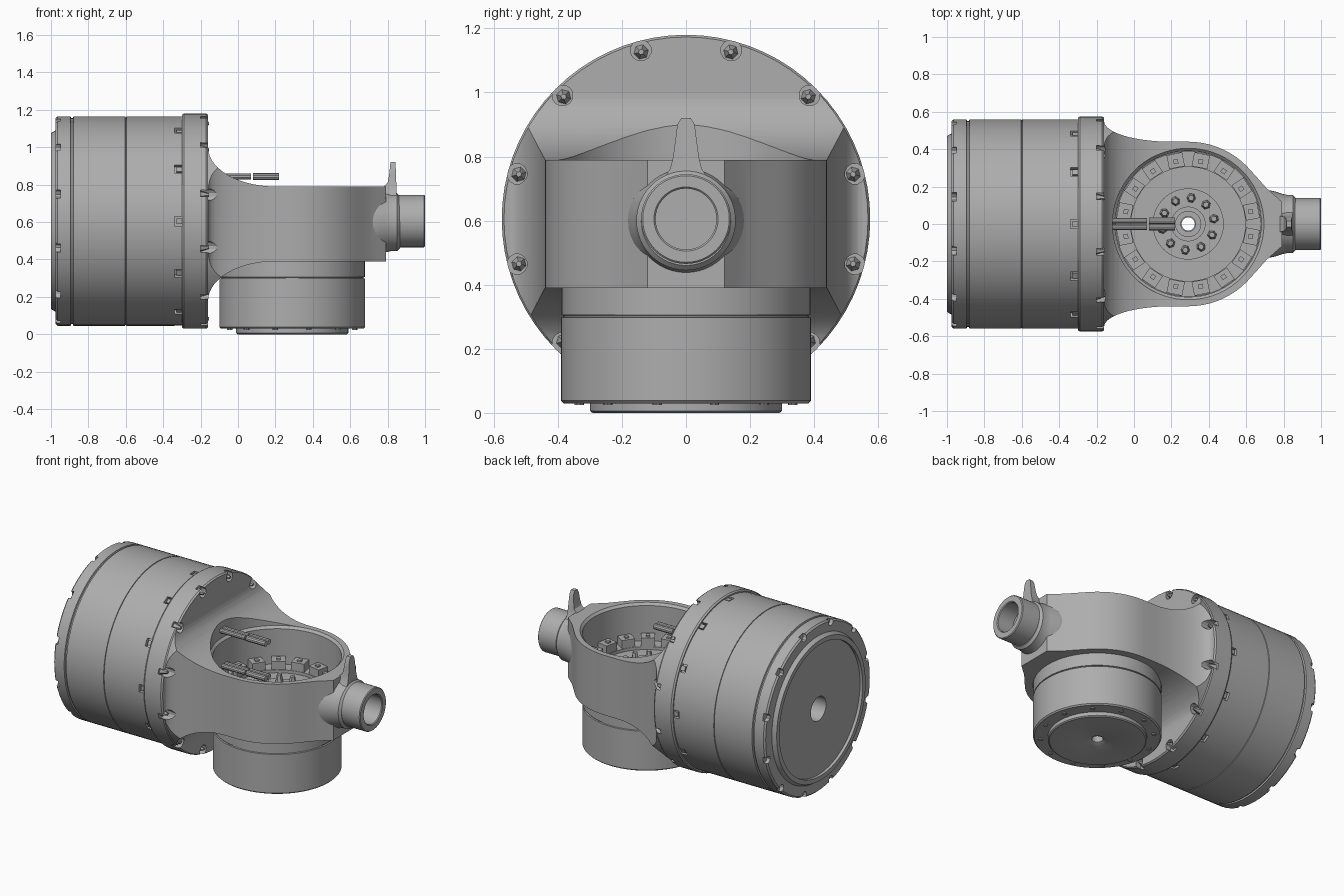
import bpy, bmesh, math
from mathutils import Matrix, Vector

cube = bpy.data.objects.get("Cube")
if cube:
    bpy.data.objects.remove(cube)

grey = bpy.data.materials.new("machined grey")
grey.use_nodes = True
grey.diffuse_color = (0.42, 0.42, 0.42, 1)
grey.node_tree.nodes["Principled BSDF"].inputs["Base Color"].default_value = (0.42, 0.42, 0.42, 1)

DRUM_Z, HOUSE_Z, HUB_X = 0.605, 0.59, 0.29
TO_X = Matrix.Rotation(math.pi / 2, 4, 'Y')
DRUM = Matrix.Translation((0, 0, DRUM_Z)) @ TO_X
HUB = Matrix.Translation((HUB_X, 0, 0))


def finish(name, bm, matrix=Matrix()):
    bmesh.ops.transform(bm, matrix=matrix, verts=bm.verts)
    bmesh.ops.recalc_face_normals(bm, faces=bm.faces)
    mesh = bpy.data.meshes.new(name)
    bm.to_mesh(mesh)
    bm.free()
    obj = bpy.data.objects.new(name, mesh)
    bpy.context.collection.objects.link(obj)
    mesh.materials.append(grey)
    return obj


def lathe(name, profile, matrix, steps=72):
    """Revolve a closed (radius, height) profile."""
    bm = bmesh.new()
    verts = [bm.verts.new((r, 0, h)) for r, h in profile]
    edges = [bm.edges.new((a, b)) for a, b in zip(verts, verts[1:] + verts[:1])]
    bmesh.ops.spin(bm, geom=verts + edges, cent=(0, 0, 0), axis=(0, 0, 1),
                   angle=math.tau, steps=steps)
    bmesh.ops.remove_doubles(bm, verts=bm.verts, dist=1e-5)
    return finish(name, bm, matrix)


def prism(name, outline, axis, low, high):
    """Extrude a 2D outline along one world axis."""
    def place(a, b, h):
        return {'X': (h, a, b), 'Y': (a, h, b), 'Z': (a, b, h)}[axis]
    bm = bmesh.new()
    face = bm.faces.new([bm.verts.new(place(a, b, low)) for a, b in outline])
    out = bmesh.ops.extrude_face_region(bm, geom=[face])["geom"]
    moved = [v for v in out if isinstance(v, bmesh.types.BMVert)]
    bmesh.ops.translate(bm, verts=moved, vec=Vector(place(0, 0, high - low)))
    return finish(name, bm)


def around(name, count, radius, size, height, matrix, offset=0.0, sides=4, tip=1.0):
    """Ring of small prisms: box sized (radial, tangential, axial), or round."""
    bm = bmesh.new()
    for i in range(count):
        turn = Matrix.Rotation(math.tau * i / count + offset, 4, 'Z')
        local = turn @ Matrix.Translation((radius, 0, height)) @ Matrix.Diagonal((*size, 1))
        if sides == 4:
            bmesh.ops.create_cube(bm, size=1, matrix=local)
        else:
            bmesh.ops.create_cone(bm, cap_ends=True, segments=sides, radius1=0.5,
                                  radius2=0.5 * tip, depth=1, matrix=local)
    return finish(name, bm, matrix)


def combine(obj, other, mode, keep=False):
    mod = obj.modifiers.new("cut", 'BOOLEAN')
    mod.operation, mod.object, mod.solver = mode, other, 'EXACT'
    bpy.context.view_layer.objects.active = obj
    bpy.ops.object.modifier_apply(modifier=mod.name)
    if not keep:
        bpy.data.objects.remove(other)


# Large horizontal drum, with seams and a recessed back lid
drum = lathe("large_drum", [
    (0.08, -0.98), (0.44, -0.98), (0.44, -1.0), (0.47, -1.0), (0.485, -0.975), (0.55, -0.975),
    (0.56, -0.965), (0.56, -0.895), (0.55, -0.892), (0.55, -0.883), (0.56, -0.88),
    (0.56, -0.603), (0.555, -0.602), (0.555, -0.598), (0.56, -0.597),
    (0.56, -0.28), (0.08, -0.28)], DRUM)
combine(drum, around("rim_notches", 12, 0.55, (0.06, 0.05, 0.06), -0.98, DRUM, 0.26, 10), 'DIFFERENCE')
combine(drum, around("side_notches", 12, 0.56, (0.05, 0.05, 0.05), -0.315, DRUM), 'DIFFERENCE')
around("side_screws", 12, 0.545, (0.02, 0.03, 0.035), -0.312, DRUM)

# Flange between the drum and the housing
flange = lathe("flange", [(0, -0.3), (0.568, -0.3), (0.575, -0.29), (0.575, -0.17),
                          (0.568, -0.16), (0, -0.16)], DRUM)


# Housing: side outline crossed with plan outline, both flaring into the flange
def flare(x):
    t = min(1, (0.2 - x) / 0.36)
    return 1 - math.sqrt(1 - t * t)


xs = [0.2 - 0.36 * math.sin(math.pi / 2 * i / 14) for i in range(14, -1, -1)]
side = [(-0.2, 0.41)] + [(x, 0.2 + 0.21 * flare(x)) for x in xs] + [(0.9, 0.2)]
plan = [(-0.2, 0.55)] + [(x, 0.44 + 0.11 * flare(x)) for x in xs]
plan += [(HUB_X + 0.44 * math.cos(math.radians(a)), 0.44 * math.sin(math.radians(a)))
         for a in range(90, 39, -5)]
plan += [(0.67, 0.235), (0.71, 0.19), (0.75, 0.155), (0.79, 0.12)]
housing = prism("housing", [(x, HOUSE_Z + h) for x, h in side]
                + [(x, HOUSE_Z - h) for x, h in reversed(side)], 'Y', -0.7, 0.7)
combine(housing, prism("plan_tool", plan + [(x, -y) for x, y in reversed(plan)], 'Z', 0, 1.3), 'INTERSECT')
combine(housing, lathe("round_tool", [(0, -0.3), (0.57, -0.3), (0.57, 1), (0, 1)], DRUM), 'INTERSECT')

# Neck that narrows to the round outlet
neck = lathe("neck", [(0, 0.5), (0.185, 0.5), (0.185, 0.7), (0.175, 0.75), (0.162, 0.79),
                      (0.155, 0.82), (0.155, 0.85), (0.14, 0.865), (0, 0.865)],
             Matrix.Translation((0, 0, 0.6)) @ TO_X, 48)
combine(housing, neck, 'UNION')
combine(housing, lathe("cavity_tool", [(0, 0.3), (0.39, 0.3), (0.39, 0.775), (0.405, 0.79),
                                       (0.405, 1.4), (0, 1.4)], HUB), 'DIFFERENCE')

# Bolt pockets around the flange
pockets = around("pocket_tool", 12, 0.545, (0.07, 0.07, 0.2), -0.1, DRUM, math.radians(15), 12, 0.7)
combine(housing, pockets, 'DIFFERENCE', keep=True)
combine(flange, pockets, 'DIFFERENCE')
around("flange_bolts", 12, 0.54, (0.05, 0.05, 0.05), -0.18, DRUM, math.radians(15), 6, 0.35)

# Outlet tube with a blind bore
lathe("outlet_tube", [(0, 0.84), (0.14, 0.84), (0.14, 0.995), (0.135, 1.0), (0.1, 1.0),
                      (0.095, 0.995), (0.095, 0.88), (0, 0.88)],
      Matrix.Translation((0, 0, DRUM_Z)) @ TO_X, 48)

# Pointed fin above the outlet
fin = [(0.09, 0.7), (0.05, 0.76), (0.04, 0.8), (0.027, 0.9), (0.015, 0.92)]
fin_obj = prism("fin", fin + [(-y, z) for y, z in reversed(fin)], 'X', 0.75, 0.85)
fin_side = [(0.74, 0.69), (0.74, 0.78), (0.78, 0.79), (0.8, 0.81), (0.808, 0.85), (0.815, 0.92),
            (0.842, 0.92), (0.845, 0.85), (0.85, 0.69)]
combine(fin_obj, prism("fin_tool", fin_side, 'Y', -0.2, 0.2), 'INTERSECT')

# Lower vertical drum, reaching up into the housing
lathe("lower_drum", [
    (0.035, 0.012), (0.06, 0.0), (0.292, 0.0), (0.3, 0.006), (0.3, 0.03), (0.382, 0.03),
    (0.39, 0.038), (0.39, 0.297), (0.382, 0.299), (0.382, 0.304), (0.388, 0.306),
    (0.388, 0.54), (0.305, 0.54), (0.305, 0.52), (0.19, 0.52), (0.19, 0.535),
    (0.09, 0.535), (0.09, 0.5), (0.035, 0.5)], HUB)
around("bottom_screws", 12, 0.345, (0.03, 0.03, 0.008), 0.028, HUB, 0.26, 8)

# Inner fittings: clamp blocks, screws and the hub teeth
around("clamp_blocks", 16, 0.345, (0.075, 0.085, 0.06), 0.565, HUB, math.pi / 16)
around("clamp_screws", 16, 0.34, (0.025, 0.025, 0.012), 0.599, HUB, math.pi / 16)
around("hub_teeth", 10, 0.14, (0.055, 0.05, 0.06), 0.56, HUB, 0.2, 6, 0.6)
lathe("hub_ring", [(0.04, 0.49), (0.07, 0.49), (0.07, 0.53), (0.04, 0.53)], HUB, 24)

# Paired connector pins at two heights
for level, z in (("upper", 0.843), ("lower", 0.61)):
    for part, start, end, r in (("socket", -0.13, 0.07, 0.016), ("plug", 0.08, 0.22, 0.018)):
        for s in (-1, 1):
            lathe(f"{level}_pin_{part}", [(0, start), (r, start), (r, end), (0, end)],
                  Matrix.Translation((0, s * 0.017, z)) @ TO_X, 10)

bpy.ops.object.select_all(action='DESELECT')
for obj in bpy.context.collection.objects:
    if obj.type == 'MESH':
        obj.select_set(True)
        bpy.context.view_layer.objects.active = obj
bpy.ops.object.shade_smooth_by_angle(angle=math.radians(28))
